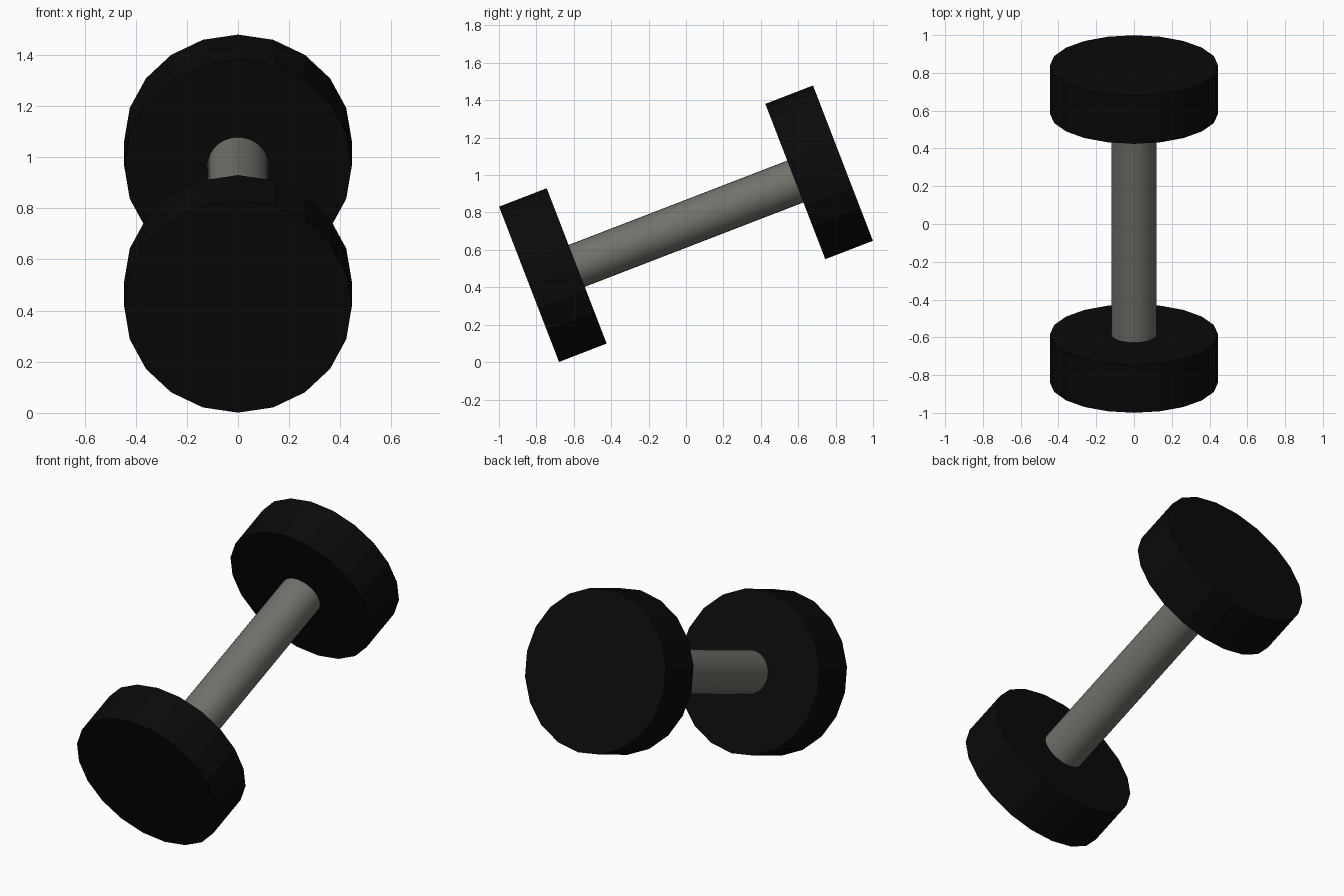
import bpy, math
from mathutils import Matrix, Vector

if "Cube" in bpy.data.objects:
    bpy.data.objects.remove(bpy.data.objects["Cube"])

TILT = math.radians(21.1)
CENTRE = Vector((0, 0, 0.74))
AXIS = Vector((0, math.cos(TILT), math.sin(TILT)))
# local z runs along the bar, local y points up across it
ROT = Matrix.Rotation(TILT - math.pi / 2, 4, 'X')


def material(name, colour):
    m = bpy.data.materials.new(name)
    m.diffuse_color = (*colour, 1)
    m.use_nodes = True
    m.node_tree.nodes["Principled BSDF"].inputs["Base Color"].default_value = m.diffuse_color
    return m


def cylinder(name, radius, length, offset, sides, mat):
    bpy.ops.mesh.primitive_cylinder_add(vertices=sides, radius=radius, depth=length)
    ob = bpy.context.object
    ob.name = name
    ob.matrix_world = Matrix.Translation(CENTRE + AXIS * offset) @ ROT
    ob.data.materials.append(mat)
    return ob


rubber = material("black_rubber", (0.003, 0.003, 0.003))
steel = material("grey_steel", (0.17, 0.165, 0.145))

# Faceted weights at both ends
for side, label in ((-1, "front_weight"), (1, "back_weight")):
    cylinder(label, 0.445, 0.273, side * 0.763, 20, rubber)

# Smooth bar between the weights
cylinder("handle", 0.12, 1.27, 0, 32, steel)
bpy.ops.object.shade_smooth_by_angle(angle=math.radians(30))
